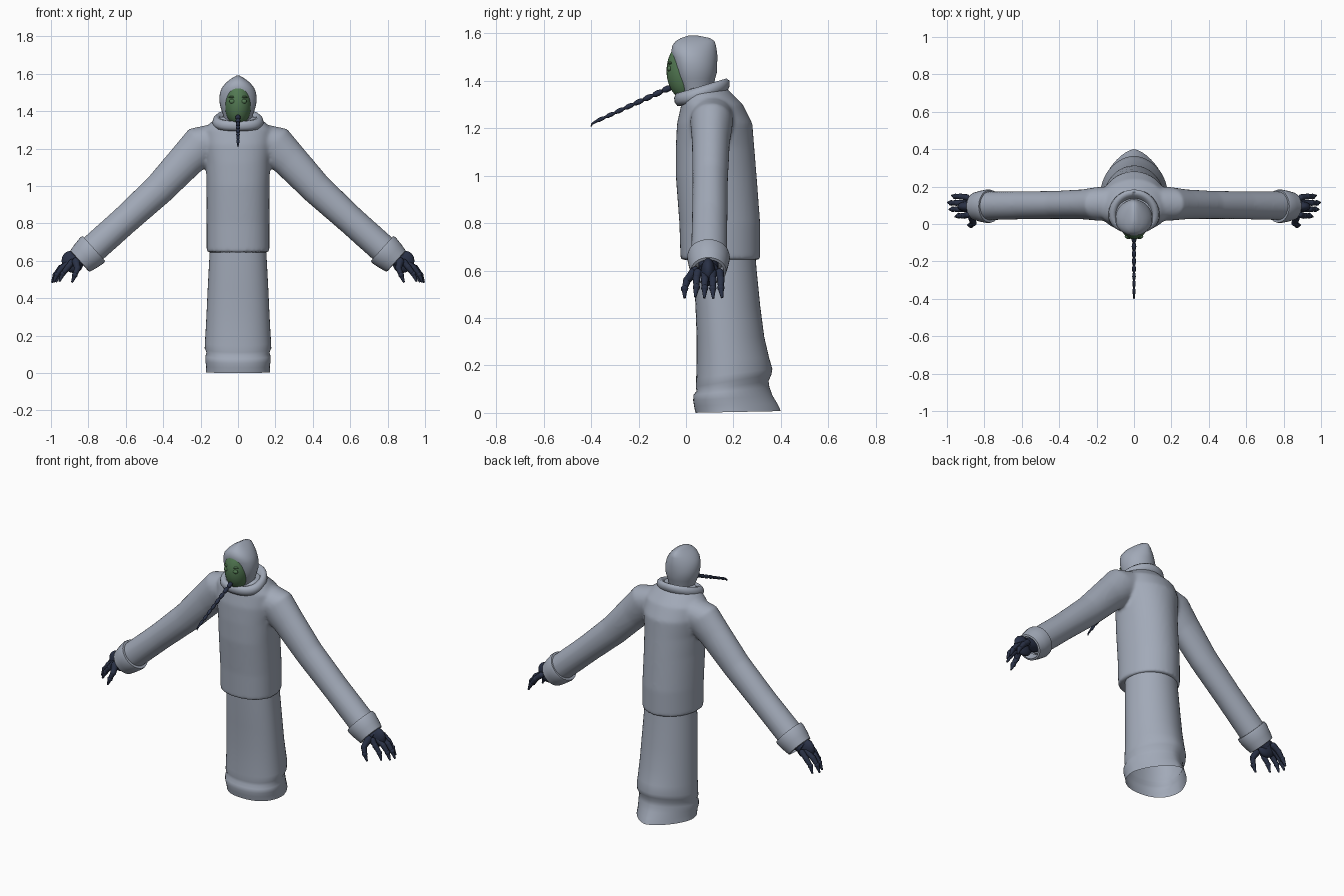
import bpy, bmesh, math
from mathutils import Vector, Matrix

if "Cube" in bpy.data.objects:
    bpy.data.objects.remove(bpy.data.objects["Cube"])


def material(name, rgb):
    m = bpy.data.materials.new(name)
    m.diffuse_color = (*rgb, 1)
    m.use_nodes = True
    m.node_tree.nodes["Principled BSDF"].inputs["Base Color"].default_value = m.diffuse_color
    return m


CLOTH = material("grey_cloth", (0.36, 0.40, 0.48))
GREEN = material("green_skin", (0.085, 0.19, 0.085))
NAVY = material("dark_navy", (0.022, 0.03, 0.06))


def finish(name, bm, mat, angle=40, mirror=False):
    bmesh.ops.recalc_face_normals(bm, faces=bm.faces)
    me = bpy.data.meshes.new(name)
    bm.to_mesh(me)
    bm.free()
    me.materials.append(mat)
    ob = bpy.data.objects.new(name, me)
    bpy.context.collection.objects.link(ob)
    bpy.ops.object.select_all(action='DESELECT')
    ob.select_set(True)
    bpy.context.view_layer.objects.active = ob
    bpy.ops.object.shade_smooth_by_angle(angle=math.radians(angle))
    if mirror:
        ob.modifiers.new("mirror", 'MIRROR').use_mirror_merge = False
    return ob


def loft(bm, rings, caps=(False, False)):
    loops = [[bm.verts.new(p) for p in r] for r in rings]
    n = len(loops[0])
    for a, b in zip(loops, loops[1:]):
        for i in range(n):
            j = (i + 1) % n
            bm.faces.new((a[i], a[j], b[j], b[i]))
    for cap, l in zip(caps, (loops[0], loops[-1])):
        if cap:
            bm.faces.new(l)


def spow(v, p):
    return math.copysign(abs(v) ** p, v)


def body_ring(z, w, yf, yb, back=1.0, tilt=0.0, n=48):
    """Level ring: fuller front half, back half pointed by an exponent."""
    yc = yf + 0.42 * (yb - yf)
    pts = []
    for i in range(n):
        a = 2 * math.pi * i / n
        c, s = math.cos(a), math.sin(a)
        p = back if s > 0 else 0.88
        y = yc + spow(s, p) * ((yb - yc) if s > 0 else (yc - yf))
        pts.append(Vector((w * spow(c, p), y, z + tilt * (y - 0.07))))
    return pts


D = Vector((0.74, 0, -0.67)).normalized()    # direction of the sleeve
N = Vector((0.67, 0, 0.74)).normalized()


def sleeve_ring(x, y, z, rn, ry, s=1, n=32):
    pts = []
    for i in range(n):
        a = 2 * math.pi * i / n
        p = Vector((x, y, z)) + N * rn * math.cos(a) + Vector((0, ry * math.sin(a), 0))
        pts.append(Vector((p.x * s, p.y, p.z)))
    return pts


def ball(bm, centre, radii, direction=None, u=16, v=10):
    rot = direction.to_track_quat('Z', 'Y').to_matrix().to_4x4() if direction else Matrix()
    bmesh.ops.create_uvsphere(bm, u_segments=u, v_segments=v, radius=1,
        matrix=Matrix.Translation(centre) @ rot @ Matrix.Diagonal((*radii, 1)))


def bone(bm, a, b, r0, r1):
    a, b = Vector(a), Vector(b)
    d = b - a
    bmesh.ops.create_cone(bm, cap_ends=True, segments=10, radius1=r0, radius2=r1, depth=d.length,
        matrix=Matrix.Translation((a + b) / 2) @ d.to_track_quat('Z', 'Y').to_matrix().to_4x4())


# Coat: torso and sleeves fused into one smooth cloth body
bm = bmesh.new()
loft(bm, [body_ring(*r) for r in (
    (0.645, .168, -.023, .313), (0.80, .168, -.028, .313), (1.00, .168, -.043, .298),
    (1.12, .172, -.043, .288), (1.22, .185, -.038, .28), (1.30, .185, -.02, .24),
    (1.345, .14, -.01, .195), (1.37, .10, 0, .17))], (True, True))
for s in (1, -1):
    loft(bm, [sleeve_ring(*r, s) for r in (
        (.10, .11, 1.26, .09, .09), (.19, .108, 1.225, .108, .09), (.275, .105, 1.14, .097, .08),
        (.42, .102, .985, .086, .075), (.60, .10, .82, .078, .075),
        (.79, .097, .65, .078, .077))], (True, True))
coat = finish("coat", bm, CLOTH)
m = coat.modifiers.new("fuse", 'REMESH')
m.mode, m.voxel_size, m.use_smooth_shade = 'VOXEL', 0.01, True
m = coat.modifiers.new("soften", 'SMOOTH')
m.factor, m.iterations = 0.5, 8

# Cuffs: turned-back, open sleeve ends
bm = bmesh.new()
loft(bm, [sleeve_ring(*(Vector((.785, .095, .652)) + D * t), r, r * .97) for t, r in (
    (-.02, .07), (-.02, .09), (-.005, .093), (.04, .086), (.08, .077), (.083, .066), (.03, .06))])
finish("cuffs", bm, CLOTH, 50, True)

# Skirt: open at the hem, with a fold and a pointed trailing back
bm = bmesh.new()
loft(bm, [body_ring(*r) for r in (
    (0.70, .148, .03, .29), (0.60, .154, .032, .298), (0.45, .162, .04, .313, 1.02),
    (0.32, .168, .045, .33, 1.05), (0.22, .173, .045, .35, 1.08, .05),
    (0.15, .177, .043, .364, 1.1, .12), (0.115, .178, .042, .36, 1.12, .16),
    (0.095, .168, .044, .348, 1.14, .14), (0.08, .174, .032, .352, 1.16, .1),
    (0.055, .174, .03, .365, 1.2, .06), (0.03, .17, .034, .385, 1.25, .03),
    (0.001, .172, .04, .40, 1.3, .02))])
finish("skirt", bm, CLOTH, 60)

# Collar: thick tilted roll around the neck
bm = bmesh.new()
loft(bm, [body_ring(*r, 1.0, .3) for r in (
    (1.315, .10, 0, .15), (1.325, .128, -.036, .175), (1.345, .137, -.048, .184),
    (1.365, .133, -.05, .184), (1.38, .118, -.042, .172), (1.376, .10, -.028, .152),
    (1.34, .088, -.01, .13))])
finish("collar", bm, CLOTH, 70)

# Hood: dome with a ridge toward the back
bm = bmesh.new()
loft(bm, [body_ring(*r) for r in (
    (1.34, .07, -.01, .105), (1.375, .078, -.025, .115), (1.41, .09, -.038, .123),
    (1.435, .097, -.045, .13), (1.47, .10, -.052, .131), (1.50, .096, -.057, .133, 1.1),
    (1.525, .086, -.062, .13, 1.1), (1.55, .066, -.057, .126, 1.1), (1.568, .045, -.043, .12, 1.1),
    (1.581, .024, -.02, .10), (1.591, .006, .01, .05))], (False, True))
finish("hood", bm, CLOTH, 60)

# Face with almond eyes and a brow ridge
bm = bmesh.new()
ball(bm, (0, 0, 1.442), (.072, .082, .122), u=32, v=24)
for s in (1, -1):
    ball(bm, (s * .03, -.07, 1.452), (.017, .01, .012))
    ball(bm, (s * .03, -.067, 1.475), (.02, .009, .006))
finish("face", bm, GREEN)

# Trunk: string of spindle beads ending in a small hook
bm = bmesh.new()
start, end = Vector((0, -.06, 1.375)), Vector((0, -.38, 1.229))
step = (end - start) / 8
for i in range(8):
    r = .0135 - .0007 * i
    ball(bm, start + step * (i + .5), (r, r, step.length * .56), step, 10, 8)
bone(bm, start, end, .008, .005)
bone(bm, end, (0, -.398, 1.217), .006, .004)
bone(bm, (0, -.396, 1.22), (0, -.40, 1.208), .005, .002)
finish("trunk", bm, NAVY)

# Hands: wrist, palm, jointed fingers and thumb
bm = bmesh.new()
bone(bm, (.80, .095, .635), (.875, .095, .60), .045, .042)
ball(bm, (.885, .093, .594), (.03, .062, .055), D, 20, 12)
fingers = ((.044, -.04, .018), (.079, -.008, .004), (.113, 0, 0), (.147, -.022, .008))
for y, dx, dz in fingers:
    yb = .095 + (y - .095) * .9
    chain = [(.90 + dx * .3, yb, .592), (.948 + dx, y, .562 + dz * .3),
             (.977 + dx, y, .525 + dz * .3), (.995 + dx, y + (y - .095) * .1, .483 + dz * .3)]
    for k, (a, b) in enumerate(zip(chain, chain[1:])):
        bone(bm, a, b, (.018, .0165, .0135)[k], (.0145, .012, .005)[k])
        ball(bm, a, (.0175 - .001 * k,) * 3, None, 10, 6)
thumb = [(.868, .04, .60), (.858, .005, .56), (.872, -.006, .524), (.888, -.006, .484)]
for k, (a, b) in enumerate(zip(thumb, thumb[1:])):
    bone(bm, a, b, (.022, .0165, .0135)[k], (.016, .012, .005)[k])
    ball(bm, a, (.018 - .001 * k,) * 3, None, 10, 6)
finish("hands", bm, NAVY, 40, True)
